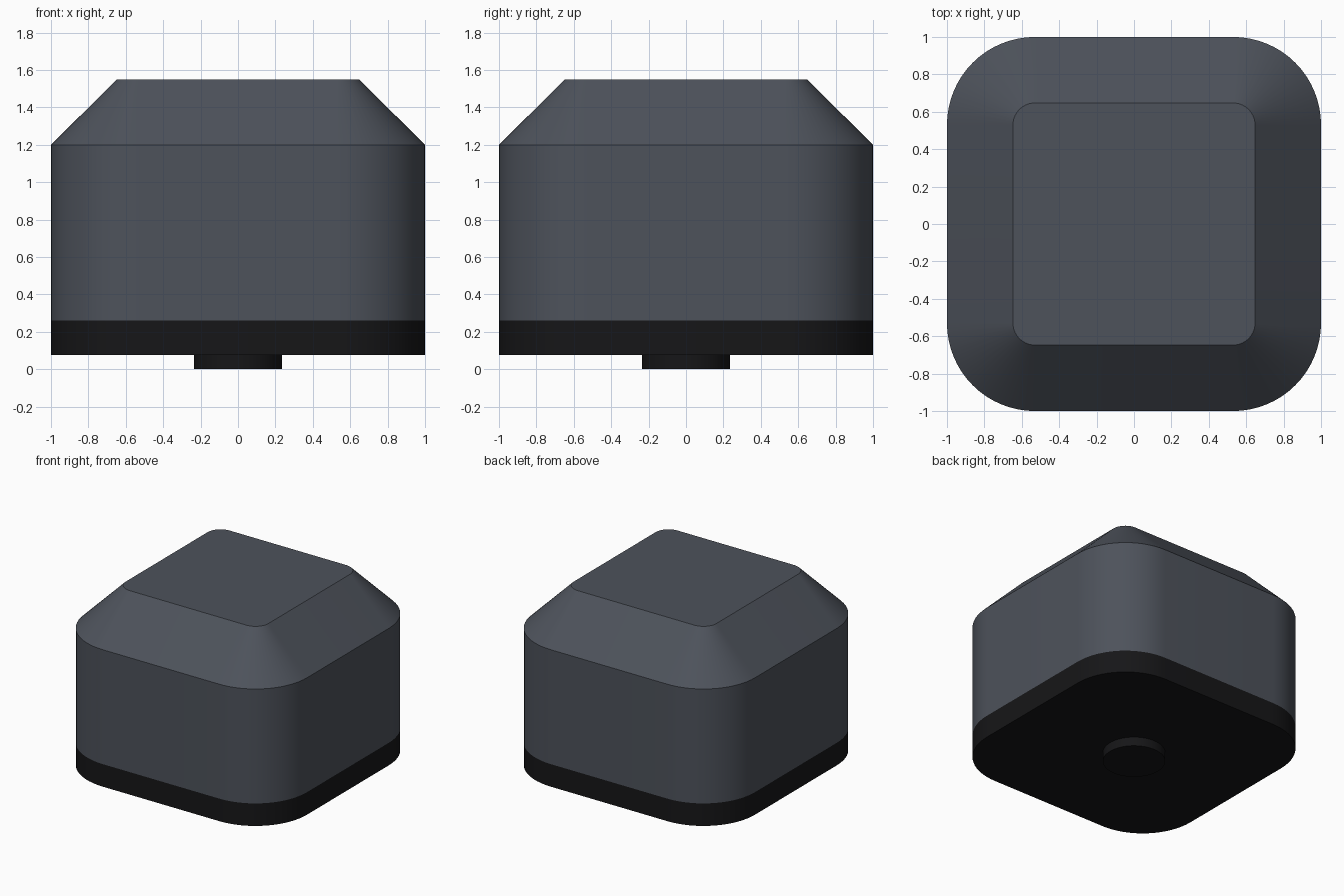
import bpy, bmesh, math

if "Cube" in bpy.data.objects:
    bpy.data.objects.remove(bpy.data.objects["Cube"])

HALF, RADIUS, SEGMENTS = 1.0, 0.47, 16


def material(name, color):
    mat = bpy.data.materials.new(name)
    mat.diffuse_color = (*color, 1)
    mat.use_nodes = True
    mat.node_tree.nodes["Principled BSDF"].inputs["Base Color"].default_value = mat.diffuse_color
    return mat


def rounded_square(inset):
    # Outline of the block moved inwards, corner radius shrinking with it
    c, r = HALF - RADIUS, RADIUS - inset
    points = []
    for k, (sx, sy) in enumerate([(1, 1), (-1, 1), (-1, -1), (1, -1)]):
        for i in range(SEGMENTS + 1):
            a = math.pi / 2 * (k + i / SEGMENTS)
            points.append((sx * c + r * math.cos(a), sy * c + r * math.sin(a)))
    return points


def circle(r, n=64):
    return [(r * math.cos(2 * math.pi * i / n), r * math.sin(2 * math.pi * i / n))
            for i in range(n)]


def loft(name, sections, mat):
    # Skin between stacked outlines given as (outline, height), capped at both ends
    bm = bmesh.new()
    rings = [[bm.verts.new((x, y, z)) for x, y in outline] for outline, z in sections]
    for low, high in zip(rings, rings[1:]):
        n = len(low)
        for i in range(n):
            j = (i + 1) % n
            bm.faces.new((low[i], low[j], high[j], high[i]))
    bm.faces.new(rings[0][::-1])
    bm.faces.new(rings[-1])
    mesh = bpy.data.meshes.new(name)
    bm.to_mesh(mesh)
    bm.free()
    mesh.materials.append(mat)
    obj = bpy.data.objects.new(name, mesh)
    bpy.context.collection.objects.link(obj)
    bpy.ops.object.select_all(action='DESELECT')
    obj.select_set(True)
    bpy.context.view_layer.objects.active = obj
    bpy.ops.object.shade_smooth_by_angle(angle=math.radians(30))
    return obj


grey = material("slate_grey", (0.075, 0.085, 0.105))
black = material("black_rubber", (0.008, 0.008, 0.009))

# Main body with the sloped shoulder and flat top
loft("body", [(rounded_square(0), 0.26), (rounded_square(0), 1.2),
              (rounded_square(0.353), 1.55)], grey)
# Dark band around the bottom
loft("base_band", [(rounded_square(0), 0.075), (rounded_square(0), 0.26)], black)
# Small round foot underneath
loft("foot", [(circle(0.235), 0.0), (circle(0.235), 0.075)], black)
